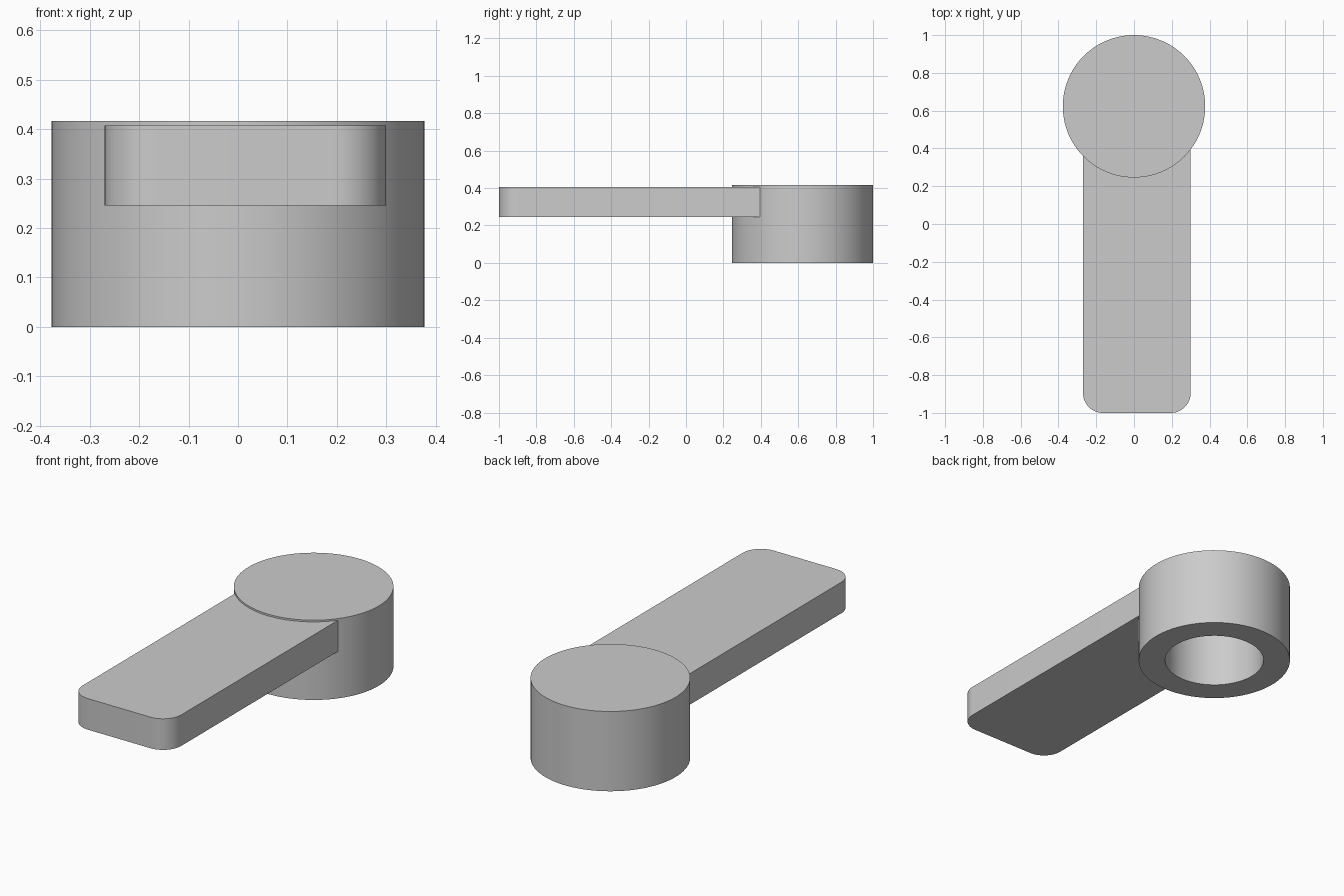
import bpy, bmesh
from math import cos, sin, pi, radians, sqrt, asin
from mathutils import Vector

cube = bpy.data.objects.get("Cube")
if cube:
    bpy.data.objects.remove(cube)

HUB_Y, HUB_R, HUB_H = 0.623, 0.377, 0.416
BORE_R, BORE_DEPTH = 0.245, 0.34
LEFT, RIGHT, FRONT = 0.30, -0.27, -1.0
ARM_BOTTOM, ARM_TOP, CORNER = 0.245, 0.407, 0.105

grey = bpy.data.materials.new("plain grey")
grey.use_nodes = True
grey.diffuse_color = (0.6, 0.6, 0.6, 1)
grey.node_tree.nodes["Principled BSDF"].inputs["Base Color"].default_value = (0.6, 0.6, 0.6, 1)


def finish(name, bm):
    bmesh.ops.recalc_face_normals(bm, faces=bm.faces)
    mesh = bpy.data.meshes.new(name)
    bm.to_mesh(mesh)
    bm.free()
    mesh.materials.append(grey)
    obj = bpy.data.objects.new(name, mesh)
    bpy.context.collection.objects.link(obj)
    bpy.ops.object.select_all(action='DESELECT')
    obj.select_set(True)
    bpy.context.view_layer.objects.active = obj
    bpy.ops.object.shade_smooth_by_angle(angle=radians(30))
    return obj


def arc(cx, cy, r, start, end, steps):
    angles = [start + (end - start) * i / steps for i in range(steps + 1)]
    return [Vector((cx + r * cos(a), cy + r * sin(a), 0)) for a in angles]


# Hub: a turned cap with a blind bore open at the bottom
bm = bmesh.new()
profile = [(0, HUB_H), (HUB_R, HUB_H), (HUB_R, 0), (BORE_R, 0), (BORE_R, BORE_DEPTH), (0, BORE_DEPTH)]
verts = [bm.verts.new((r, HUB_Y, z)) for r, z in profile]
edges = [bm.edges.new(pair) for pair in zip(verts, verts[1:])]
bmesh.ops.spin(bm, geom=verts + edges, cent=(0, HUB_Y, 0), axis=(0, 0, 1),
               angle=2 * pi, steps=96, use_merge=True)
bmesh.ops.remove_doubles(bm, verts=bm.verts, dist=0.0001)
finish("hub", bm)

# Lever arm: rounded front corners, back end curved to sit inside the hub wall
bm = bmesh.new()
seat_r = HUB_R - 0.02
outline = arc(RIGHT + CORNER, FRONT + CORNER, CORNER, pi, 1.5 * pi, 12)
outline += arc(LEFT - CORNER, FRONT + CORNER, CORNER, 1.5 * pi, 2 * pi, 12)
outline += arc(0, HUB_Y, seat_r, asin(LEFT / seat_r) - pi / 2, asin(RIGHT / seat_r) - pi / 2, 24)
base = bm.faces.new([bm.verts.new(p + Vector((0, 0, ARM_BOTTOM))) for p in outline])
top = bmesh.ops.extrude_face_region(bm, geom=[base], use_keep_orig=True)
bmesh.ops.translate(bm, vec=(0, 0, ARM_TOP - ARM_BOTTOM),
                    verts=[g for g in top["geom"] if isinstance(g, bmesh.types.BMVert)])
finish("lever_arm", bm)
